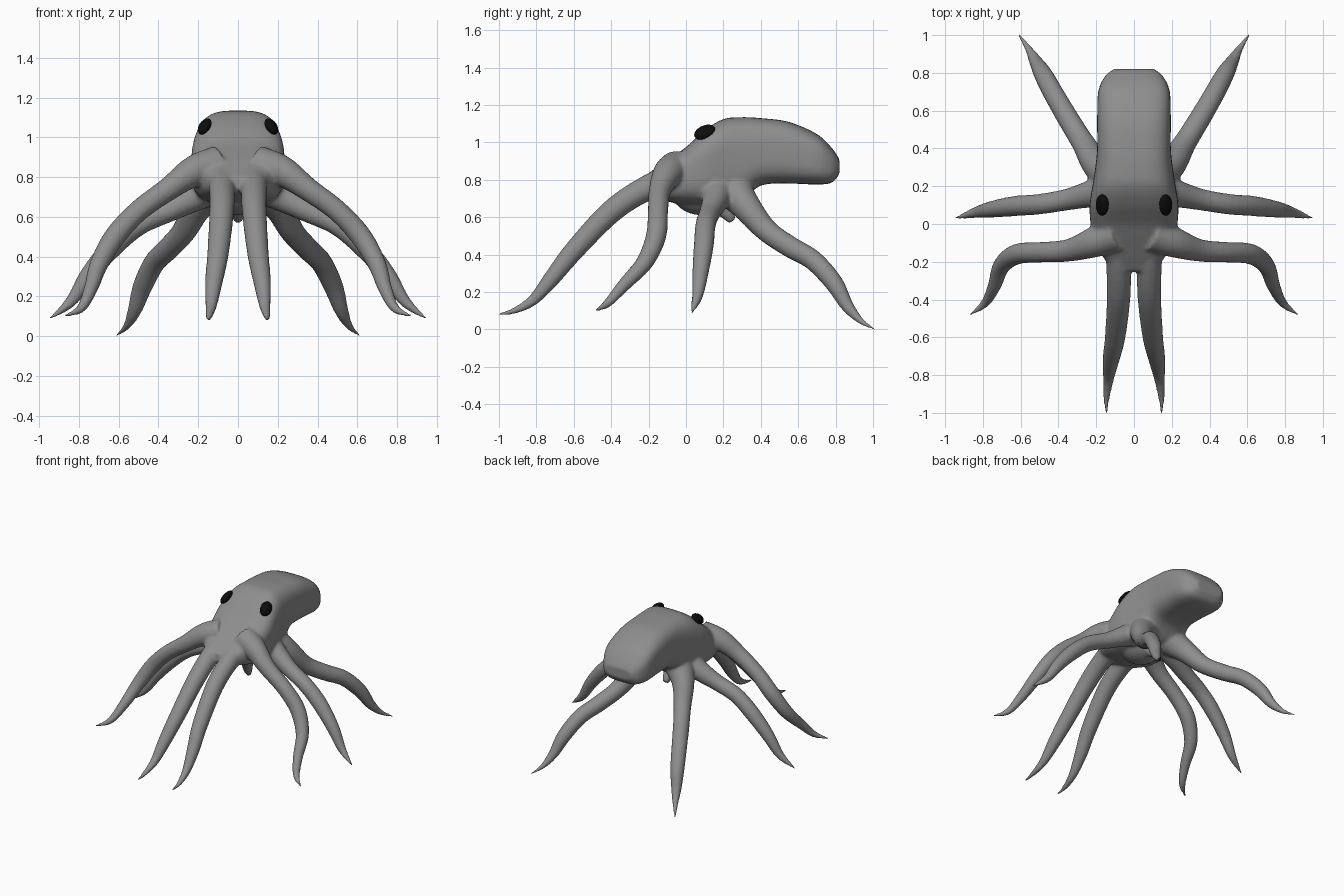
import bpy, bmesh
from math import cos, sin, pi, copysign
from mathutils import Vector, Matrix

cube = bpy.data.objects.get("Cube")
if cube:
    bpy.data.objects.remove(cube)


def material(name, value):
    m = bpy.data.materials.new(name)
    m.use_nodes = True
    m.diffuse_color = (value, value, value, 1)
    bsdf = next(n for n in m.node_tree.nodes if n.type == 'BSDF_PRINCIPLED')
    bsdf.inputs["Base Color"].default_value = m.diffuse_color
    return m


skin = material("grey skin", 0.27)
black = material("eye black", 0.004)


def loft(bm, rings):
    """Skin a list of point rings and close both ends."""
    loops = [[bm.verts.new(p) for p in ring] for ring in rings]
    n = len(loops[0])
    for a, b in zip(loops, loops[1:]):
        for i in range(n):
            bm.faces.new((a[i], a[(i + 1) % n], b[(i + 1) % n], b[i]))
    bm.faces.new(loops[0][::-1])
    bm.faces.new(loops[-1])


def spline(points, steps=6):
    """Catmull-Rom interpolation through points of any size."""
    pts = [Vector(p) for p in points]
    pts = [2 * pts[0] - pts[1]] + pts + [2 * pts[-1] - pts[-2]]
    out = []
    for a, b, c, d in zip(pts, pts[1:], pts[2:], pts[3:]):
        for k in range(steps):
            t = k / steps
            out.append((2 * b + (c - a) * t + (2 * a - 5 * b + 4 * c - d) * t * t
                        + (3 * b - a - 3 * c + d) * t ** 3) / 2)
    return out + [pts[-2]]


def tube(bm, path, side=1):
    """Tapered arm through (x, y, z, radius) points."""
    pts = spline(path)
    centres = [Vector((p[0] * side, p[1], p[2])) for p in pts]
    rings = []
    for i, c in enumerate(centres):
        t = (centres[min(i + 1, len(pts) - 1)] - centres[max(i - 1, 0)]).normalized()
        u = t.cross(Vector((0.3 * side, 0.3, 1))).normalized()
        v = t.cross(u)
        r = max(pts[i][3], 0.006)
        rings.append([c + r * (cos(a) * u + sin(a) * v)
                      for a in (2 * pi * k / 16 for k in range(16))])
    loft(bm, rings)


def power(value):
    return copysign(abs(value) ** 0.62, value)


bm = bmesh.new()

# Head and mantle: y, half width, underside, top
sections = [
    (-.25, .10, .74, .80), (-.18, .16, .71, .85), (-.08, .21, .68, .92),
    (0, .23, .67, .975), (.1, .235, .66, 1.065), (.2, .22, .67, 1.125),
    (.3, .205, .69, 1.135), (.4, .195, .77, 1.13), (.55, .195, .78, 1.11),
    (.7, .19, .775, 1.045), (.78, .155, .785, .97), (.82, .11, .83, .91)]
loft(bm, [[(w * power(cos(a)), y, (lo + hi) / 2 + (hi - lo) / 2 * power(sin(a)))
           for a in (2 * pi * k / 40 for k in range(40))]
          for y, w, lo, hi in spline(sections, 4)])

# Arms on the left, mirrored to the right
arms = [
    [(.08, -.06, .81, .08), (.08, -.22, .75, .068), (.082, -.4, .63, .063), (.1, -.6, .42, .055),
     (.122, -.72, .27, .045), (.135, -.82, .155, .03), (.145, -.92, .10, .018), (.147, -1.01, .08, .006)],
    [(.1, -.05, .86, .10), (.22, -.1, .83, .08), (.35, -.14, .74, .06), (.5, -.15, .63, .055),
     (.62, -.16, .50, .055), (.7, -.22, .36, .047), (.74, -.33, .24, .036), (.79, -.42, .14, .024),
     (.875, -.485, .10, .006)],
    [(.1, .17, .77, .10), (.22, .16, .70, .075), (.35, .13, .63, .058), (.5, .105, .56, .055),
     (.63, .095, .45, .054), (.75, .078, .31, .045), (.84, .06, .175, .03), (.95, .03, .085, .006)],
    [(.1, .24, .76, .11), (.2, .32, .66, .08), (.27, .43, .53, .062), (.35, .56, .44, .058),
     (.42, .68, .37, .055), (.48, .79, .25, .05), (.52, .86, .13, .036), (.56, .93, .05, .02),
     (.615, 1.01, 0, .006)]]
for path in arms:
    for side in (1, -1):
        tube(bm, path, side)

# Underside bulb and siphon
bmesh.ops.create_uvsphere(bm, u_segments=24, v_segments=16, radius=1,
                          matrix=Matrix.Translation((0, .09, .72)) @ Matrix.Diagonal((.14, .16, .11, 1)))
tube(bm, [(0, .12, .70, .05), (0, .2, .64, .042), (0, .25, .58, .024)])

bmesh.ops.recalc_face_normals(bm, faces=bm.faces)
mesh = bpy.data.meshes.new("body")
bm.to_mesh(mesh)
bm.free()
mesh.materials.append(skin)
body = bpy.data.objects.new("body_and_arms", mesh)
bpy.context.collection.objects.link(body)

# Fuse everything into one soft skin
remesh = body.modifiers.new("fuse", 'REMESH')
remesh.mode = 'VOXEL'
remesh.voxel_size = 0.01
remesh.use_smooth_shade = True
soften = body.modifiers.new("soften", 'SMOOTH')
soften.factor = 0.5
soften.iterations = 10

# Eyes: flattened ovals facing outward and upward
for side, name in ((1, "left_eye"), (-1, "right_eye")):
    normal = Vector((.72 * side, -.2, .62)).normalized()
    along = Vector((-.1 * side, .85, .4))
    along = (along - along.dot(normal) * normal).normalized()
    basis = Matrix((along, normal.cross(along), normal)).transposed().to_4x4()
    bpy.ops.mesh.primitive_uv_sphere_add(segments=24, ring_count=14, radius=1)
    eye = bpy.context.object
    eye.name = name
    eye.data.transform(Matrix.Translation((.168 * side, .1, 1.055)) @ basis
                       @ Matrix.Diagonal((.06, .042, .026, 1)))
    eye.data.materials.append(black)
    bpy.ops.object.shade_smooth()
